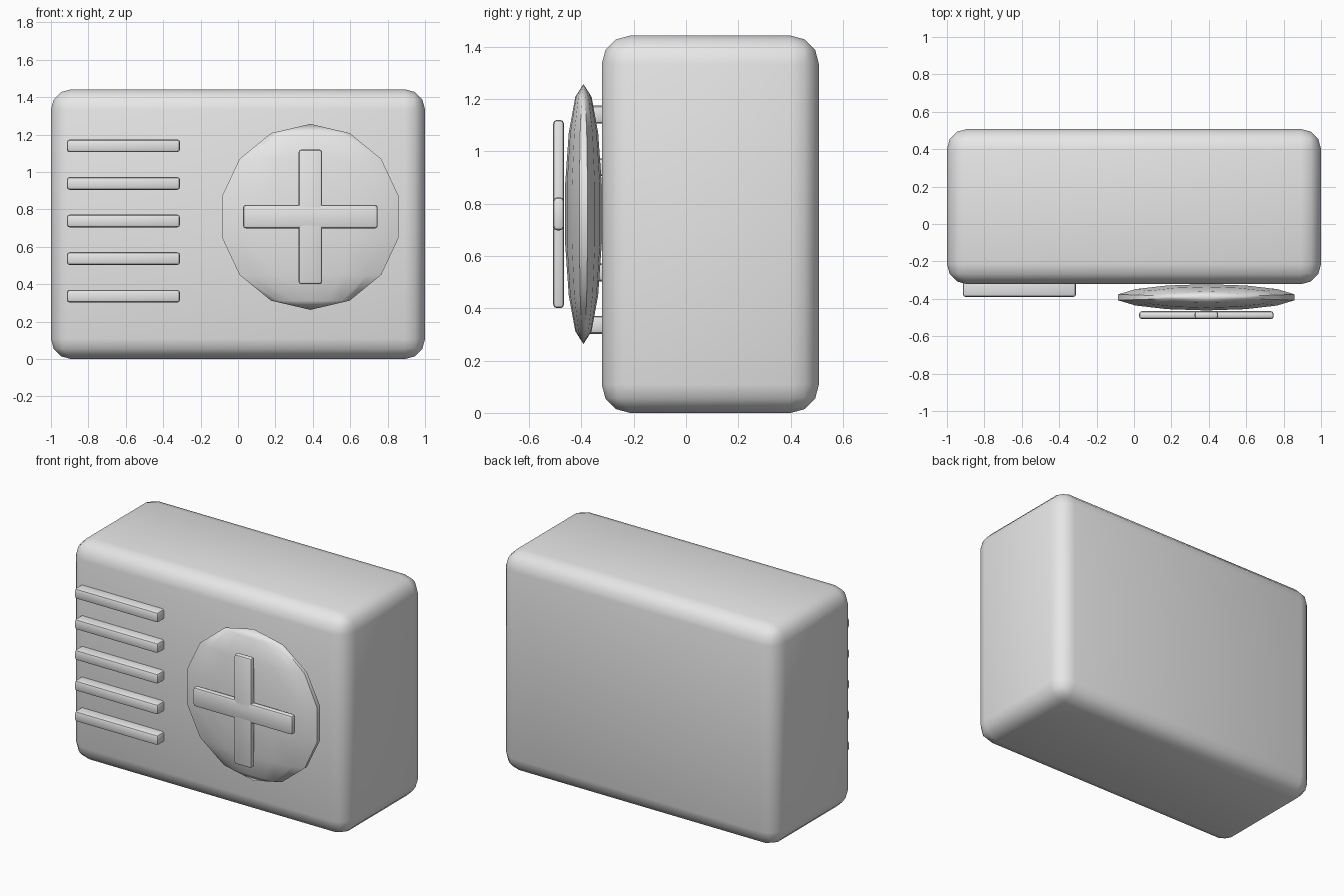
import bpy, math
from mathutils import Matrix

if "Cube" in bpy.data.objects:
    bpy.data.objects.remove(bpy.data.objects["Cube"])

grey = bpy.data.materials.new("light_grey")
grey.diffuse_color = (0.8, 0.8, 0.8, 1)
grey.use_nodes = True
grey.node_tree.nodes["Principled BSDF"].inputs["Base Color"].default_value = grey.diffuse_color


def finish(obj, name, angle):
    obj.name = name
    obj.data.materials.append(grey)
    bpy.ops.object.shade_smooth_by_angle(angle=math.radians(angle))


def rounded_box(name, x, y, z, bevel, segments):
    """Box given by (min, max) on each axis, with rounded edges."""
    ranges = (x, y, z)
    bpy.ops.mesh.primitive_cube_add(size=1, location=[(a + b) / 2 for a, b in ranges])
    obj = bpy.context.object
    obj.data.transform(Matrix.Diagonal([b - a for a, b in ranges] + [1]))
    mod = obj.modifiers.new("rounding", 'BEVEL')
    mod.width = bevel
    mod.segments = segments
    bpy.ops.object.modifier_apply(modifier=mod.name)
    finish(obj, name, 40)
    return obj


# main casing
rounded_box("casing", (-1, 1), (-0.322, 0.508), (0, 1.442), 0.108, 3)

# grille slats on the left of the front
for i in range(5):
    z = 0.336 + i * 0.201
    rounded_box(f"grille_slat_{i + 1}", (-0.915, -0.31), (-0.39, -0.29),
                (z - 0.034, z + 0.034), 0.015, 2)

# flattened round fan cover
bpy.ops.mesh.primitive_uv_sphere_add(segments=14, ring_count=7, radius=1,
                                     location=(0.387, -0.392, 0.76))
cover = bpy.context.object
cover.data.transform(Matrix.Diagonal((0.497, 0.072, 0.497, 1)))
finish(cover, "fan_cover", 40)

# crossed fan blades
rounded_box("fan_blade_horizontal", (0.027, 0.747), (-0.508, -0.466), (0.698, 0.824), 0.015, 2)
rounded_box("fan_blade_vertical", (0.324, 0.45), (-0.508, -0.466), (0.40, 1.12), 0.015, 2)
